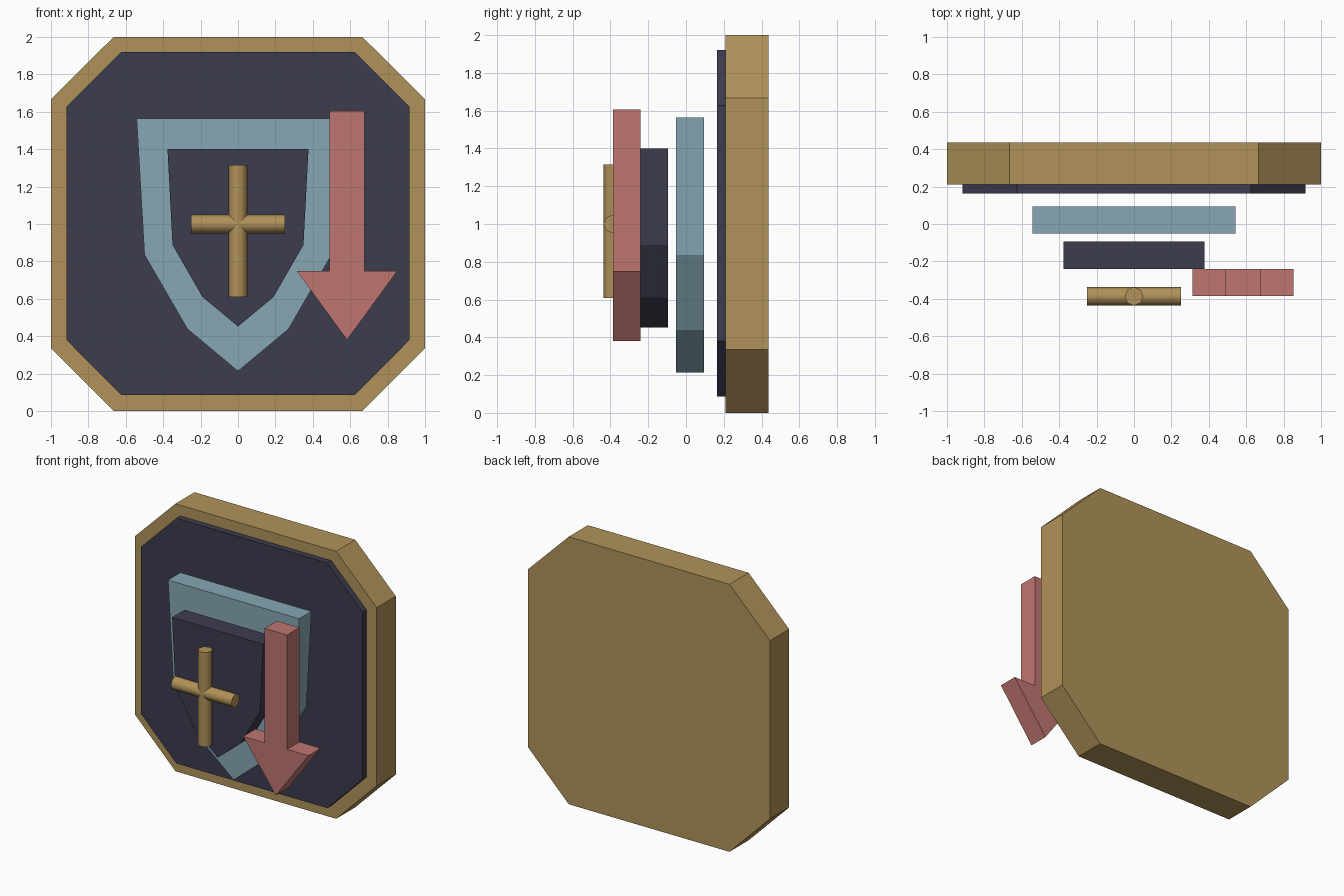
import bpy, bmesh, math

if "Cube" in bpy.data.objects:
    bpy.data.objects.remove(bpy.data.objects["Cube"])


def material(name, rgb):
    m = bpy.data.materials.new(name)
    m.diffuse_color = (*rgb, 1)
    m.use_nodes = True
    m.node_tree.nodes["Principled BSDF"].inputs["Base Color"].default_value = m.diffuse_color
    return m


gold = material("gold", (0.44, 0.29, 0.10))
navy = material("dark navy", (0.045, 0.045, 0.077))
blue = material("pale blue", (0.24, 0.39, 0.46))
red = material("dusty red", (0.52, 0.18, 0.165))


def prism(name, half, y0, y1, mat, cx=0):
    """Extrude a symmetric outline, given as its right half from top to bottom."""
    left = [(-x, z) for x, z in reversed(half) if x > 0]
    outline = [(cx + x, z) for x, z in half + left]
    bm = bmesh.new()
    face = bm.faces.new([bm.verts.new((x, y0, z)) for x, z in outline])
    ext = bmesh.ops.extrude_face_region(bm, geom=[face], use_keep_orig=True)
    moved = [v for v in ext["geom"] if isinstance(v, bmesh.types.BMVert)]
    bmesh.ops.translate(bm, verts=moved, vec=(0, y1 - y0, 0))
    bmesh.ops.recalc_face_normals(bm, faces=bm.faces[:])
    me = bpy.data.meshes.new(name)
    bm.to_mesh(me)
    bm.free()
    me.materials.append(mat)
    ob = bpy.data.objects.new(name, me)
    bpy.context.collection.objects.link(ob)
    return ob


def bar(name, z, length, rot):
    """Eight-sided smooth rod."""
    bpy.ops.mesh.primitive_cylinder_add(vertices=8, radius=0.05, depth=length,
                                        location=(0, -0.386, z), rotation=rot)
    ob = bpy.context.object
    ob.name = name
    ob.data.materials.append(gold)
    bpy.ops.object.shade_smooth_by_angle(angle=math.radians(50))


# Chamfered backing plate and its dark front panel
prism("backing_plate", [(0.665, 2), (1, 1.668), (1, 0.335), (0.665, 0)], 0.21, 0.436, gold)
prism("front_panel", [(0.625, 1.92), (0.917, 1.628), (0.917, 0.38), (0.625, 0.087)],
      0.163, 0.215, navy)

# Layered shield
prism("outer_shield", [(0.542, 1.563), (0.5, 0.835), (0.27, 0.438), (0, 0.213)],
      -0.052, 0.094, blue)
prism("inner_shield", [(0.377, 1.4), (0.35, 0.888), (0.19, 0.61), (0, 0.452)],
      -0.24, -0.094, navy)

# Cross on the shield
bar("cross_upright", 0.962, 0.706, (0, 0, 0))
bar("cross_arm", 1.0, 0.5, (0, math.pi / 2, 0))

# Downward arrow
prism("down_arrow", [(0.093, 1.605), (0.093, 0.75), (0.27, 0.75), (0, 0.38)],
      -0.386, -0.24, red, cx=0.583)
